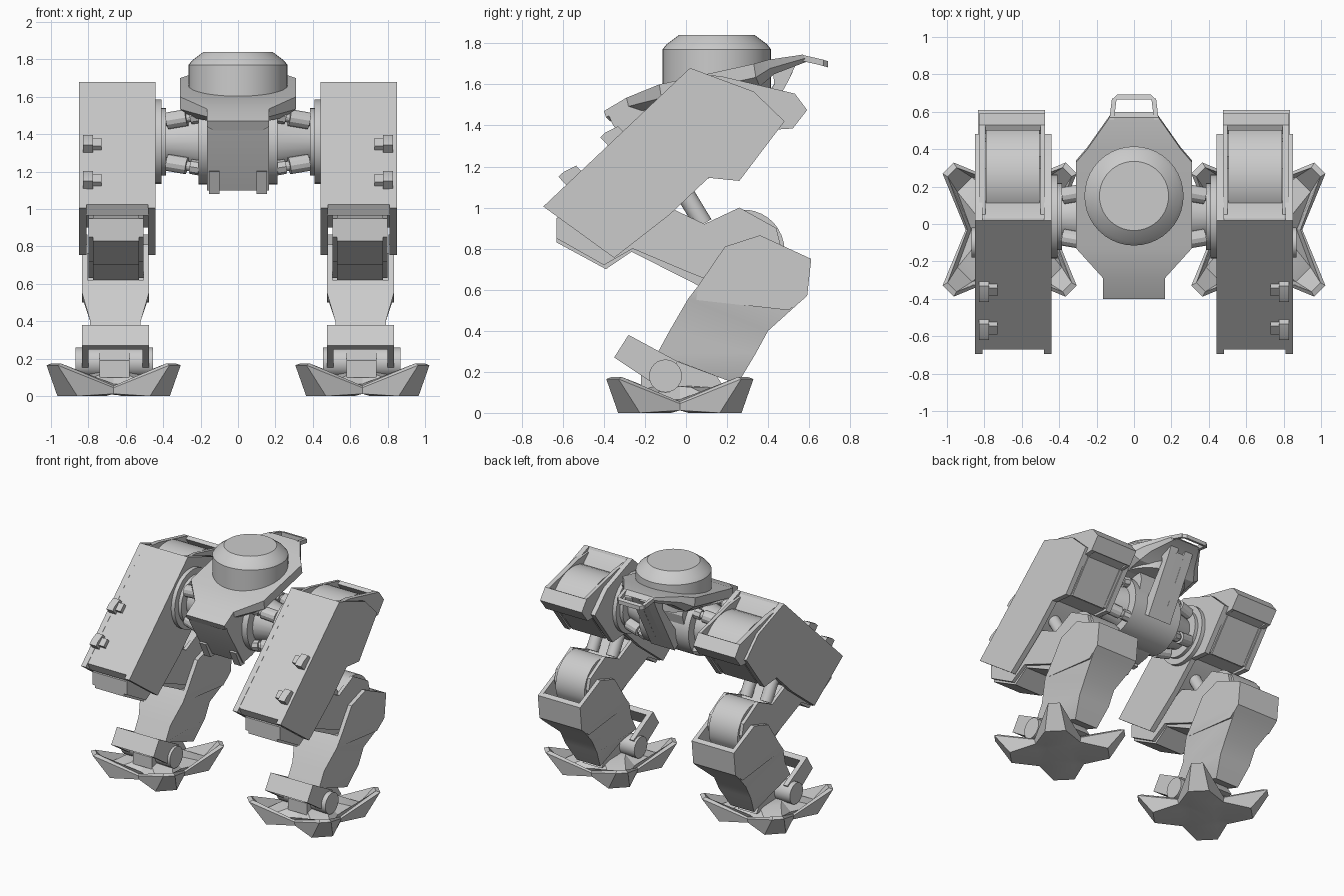
import bpy, bmesh
from math import sin, cos, radians, pi
from mathutils import Vector


def finish(name, bm, mirror=True):
    bmesh.ops.recalc_face_normals(bm, faces=bm.faces)
    me = bpy.data.meshes.new(name)
    bm.to_mesh(me)
    bm.free()
    ob = bpy.data.objects.new(name, me)
    bpy.context.collection.objects.link(ob)
    if mirror:
        ob.modifiers.new("Mirror", 'MIRROR').use_mirror_merge = False
    return ob


def loft(name, rings, mirror=True):
    """Skin a list of equal-length point loops and cap both ends."""
    bm = bmesh.new()
    loops = [[bm.verts.new(p) for p in r] for r in rings]
    n = len(loops[0])
    for a, b in zip(loops, loops[1:]):
        for i in range(n):
            j = (i + 1) % n
            bm.faces.new((a[i], a[j], b[j], b[i]))
    bm.faces.new(loops[0])
    bm.faces.new(loops[-1])
    return finish(name, bm, mirror)


def prism(name, pts, x0, x1, mirror=True):
    """Extrude a (y, z) side profile from x0 to x1."""
    return loft(name, [[(x, y, z) for y, z in pts] for x in (x0, x1)], mirror)


def tube(name, a, b, r1, r2=None, n=24, mirror=True):
    a, b = Vector(a), Vector(b)
    q = (b - a).to_track_quat('Z', 'Y')
    rings = []
    for p, r in ((a, r1), (b, r2 or r1)):
        rings.append([p + q @ Vector((r * cos(2 * pi * i / n), r * sin(2 * pi * i / n), 0)) for i in range(n)])
    return loft(name, rings, mirror)


def arc(cy, cz, r, a0, a1, n=12):
    return [(cy + r * cos(radians(a0 + (a1 - a0) * i / n)),
             cz + r * sin(radians(a0 + (a1 - a0) * i / n))) for i in range(n + 1)]


LEG = 0.655  # leg centre line

# Domed turret
loft("turret", [[(r * cos(2 * pi * i / 40), 0.15 + r * sin(2 * pi * i / 40), z) for i in range(40)]
                for r, z in ((0.265, 1.56), (0.265, 1.77), (0.245, 1.795), (0.185, 1.84))], False)

# Sloping hull deck, widest under the turret, narrowing to the tail
deck = [(-0.40, 1.47, 0.165, 0.05), (-0.29, 1.535, 0.165, 0.07), (-0.13, 1.60, 0.31, 0.11),
        (0.33, 1.70, 0.31, 0.11), (0.40, 1.72, 0.25, 0.07), (0.57, 1.745, 0.13, 0.03)]
loft("hull_deck", [[(-w, y, z), (w, y, z), (w, y + 0.01, z - t * 0.6), (w * 0.8, y + 0.03, z - t),
                    (-w * 0.8, y + 0.03, z - t), (-w, y + 0.01, z - t * 0.6)] for y, z, w, t in deck], False)

# Tail handle: two side bars and an end bar
loft("tail_handle_side", [[(w, y, z), (w - 0.025, y, z), (w - 0.025, y, z - 0.03), (w, y, z - 0.03)]
                          for y, z, w in ((0.56, 1.745, 0.132), (0.67, 1.72, 0.118))])
loft("tail_handle_end", [[(-w, y, z), (w, y, z), (w, y, z - 0.03), (-w, y, z - 0.03)]
                         for y, z, w in ((0.665, 1.72, 0.118), (0.692, 1.713, 0.09))], False)

# Tail strut down to the barrel
prism("tail_strut", [(0.55, 1.73), (0.50, 1.62), (0.28, 1.22), (0.20, 1.28), (0.43, 1.60), (0.42, 1.70)],
      0.03, 0.10)
prism("tail_strut_web", [(0.52, 1.66), (0.28, 1.22), (0.22, 1.28), (0.48, 1.68)], -0.04, 0.04, False)

# Central body
prism("body", [(-0.38, 1.46), (-0.36, 1.41), (-0.17, 1.10), (-0.06, 1.12), (0.08, 1.18), (0.22, 1.28),
               (0.28, 1.50), (0.25, 1.62), (-0.10, 1.55), (-0.28, 1.51)], -0.165, 0.165, False)
tube("body_barrel", (-0.21, 0.04, 1.36), (0.21, 0.04, 1.36), 0.23, n=32, mirror=False)
prism("body_hook", [(-0.25, 1.20), (-0.19, 1.08), (-0.14, 1.08), (-0.15, 1.14), (-0.20, 1.21)], 0.10, 0.155)

# Hips: cone, discs and four pistons
H = (0.04, 1.36)
tube("hip_cone", (0.18, *H), (0.42, *H), 0.17, 0.11)
tube("hip_disc", (0.385, *H), (0.45, *H), 0.18, n=32)
tube("hip_ring", (0.41, *H), (0.45, *H), 0.225, n=32)
for k in range(4):
    a = radians(45 + 90 * k)
    p = Vector((0.20, H[0] + 0.20 * cos(a), H[1] + 0.20 * sin(a)))
    q = Vector((0.41, H[0] + 0.15 * cos(a), H[1] + 0.15 * sin(a)))
    tube("hip_piston_rod", p, q, 0.026, n=12)
    tube("hip_piston_sleeve", p.lerp(q, 0.35), p.lerp(q, 0.85), 0.045, n=12)
    tube("hip_piston_mount", p.lerp(q, 0.02), p.lerp(q, 0.25), 0.04, n=8)

# Thigh housing: side plates, front slab and core
thigh = [(0.02, 1.68), (-0.695, 1.005), (-0.35, 0.755), (-0.08, 0.965), (0.11, 1.145), (0.26, 1.13),
         (0.48, 1.42), (0.33, 1.565)]
prism("thigh_outer_plate", thigh, 0.81, 0.85)
prism("thigh_inner_plate", thigh, 0.44, 0.48)
prism("thigh_front_slab", [(0.02, 1.68), (-0.67, 1.025), (-0.64, 0.965), (-0.56, 1.02), (0.06, 1.60)], 0.44, 0.815)
prism("thigh_core", [(0.02, 1.67), (-0.56, 1.08), (-0.33, 0.90), (-0.08, 0.99), (0.11, 1.16), (0.24, 1.15),
                     (0.30, 1.22), (0.10, 1.60)], 0.47, 0.82)

# Rear frame around a rounded cover
frame = [(0.05, 1.65), (0.17, 1.64), (0.53, 1.555), (0.59, 1.475), (0.52, 1.385), (0.44, 1.38), (0.26, 1.15),
         (0.11, 1.20)]
prism("rear_frame_inner", frame, 0.475, 0.50)
prism("rear_frame_outer", frame, 0.795, 0.83)
prism("rear_frame_bar", [(0.53, 1.555), (0.59, 1.475), (0.52, 1.385), (0.48, 1.40), (0.55, 1.475), (0.50, 1.54)],
      0.475, 0.83)
prism("rear_cover", [(0.08, 1.25), (0.26, 1.14), (0.44, 1.38)] + arc(0.25, 1.33, 0.285, 14, 125), 0.505, 0.79)

# Small latches on the thigh slope
for t in (0.50, 0.78):
    def slope(s, h):
        return (0.02 - 0.727 * (t + s) - 0.687 * h, 1.68 - 0.687 * (t + s) + 0.727 * h)
    prism("thigh_latch", [slope(-0.05, -0.01), slope(-0.05, 0.035), slope(0.015, 0.055), slope(0.05, 0.055),
                          slope(0.05, -0.01)], 0.775, 0.83)
    prism("thigh_latch_tab", [slope(-0.03, -0.01), slope(-0.03, 0.03), slope(0.03, 0.03), slope(0.03, -0.01)],
          0.73, 0.80)

# Knee link from thigh to shin
prism("knee_link", [(-0.63, 0.95), (-0.63, 0.83), (-0.39, 0.70), (-0.265, 0.785), (0.08, 0.61), (0.40, 0.60)]
      + arc(0.28, 0.79, 0.20, -20, 105) + [(0.09, 0.90), (-0.08, 0.99), (-0.3, 1.0)], 0.53, 0.775)
for x0, x1 in ((0.505, 0.53), (0.775, 0.80)):
    prism("knee_link_cheek", [(-0.63, 0.95), (-0.63, 0.85), (-0.40, 0.72), (-0.26, 0.80), (0.0, 0.69), (0.15, 0.63),
                              (0.40, 0.65), (0.46, 0.82), (0.44, 0.90), (0.26, 1.0), (0.09, 0.92), (-0.08, 1.0)],
          x0, x1)

# Knee pistons
for x in (0.57, 0.74):
    tube("knee_piston", (x, -0.06, 1.16), (x, 0.085, 0.92), 0.045, n=16)

# Shin: open top with side walls and back wall, tapered solid below
for x0, x1 in ((0.475, 0.505), (0.805, 0.835)):
    prism("shin_wall", [(0.06, 0.62), (0.19, 0.81), (0.36, 0.865), (0.61, 0.75), (0.59, 0.57), (0.50, 0.50),
                        (0.05, 0.55)], x0, x1)
prism("shin_back_wall", [(0.61, 0.75), (0.59, 0.57), (0.50, 0.50), (0.47, 0.54), (0.55, 0.60), (0.575, 0.765)],
      0.475, 0.835)
shin = [(0.06, 0.62, 0.59, 0.57, 0.18), (0.01, 0.555, 0.55, 0.535, 0.18), (-0.08, 0.40, 0.40, 0.40, 0.135),
        (-0.14, 0.29, 0.34, 0.29, 0.135), (-0.02, 0.24, 0.25, 0.14, 0.10)]
loft("shin", [[(LEG - w, y0, z0), (LEG + w, y0, z0), (LEG + w, y1, z1), (LEG - w, y1, z1)]
              for y0, z0, y1, z1, w in shin])

# Ankle: pivot, guard bracket and block
tube("ankle_pivot", (0.455, -0.10, 0.18), (0.87, -0.10, 0.18), 0.08)
for x0, x1 in ((0.475, 0.51), (0.80, 0.835)):
    prism("ankle_guard_arm", [(-0.28, 0.38), (-0.35, 0.27), (-0.14, 0.13), (-0.04, 0.25)], x0, x1)
prism("ankle_guard_bar", [(-0.28, 0.38), (-0.35, 0.27), (-0.315, 0.25), (-0.245, 0.36)], 0.475, 0.835)
prism("ankle_block", [(-0.22, 0.19), (-0.22, 0.10), (0.20, 0.10), (0.15, 0.18), (0.02, 0.27), (-0.12, 0.27)],
      0.58, 0.74)

# Four-toed foot: each ring gives toe reach, toe half-width, toe height, valley reach, valley height
foot = [(0.15, 0.09, 0.0, 0.12, 0.012), (0.35, 0.075, 0.0, 0.225, 0.012), (0.465, 0.042, 0.165, 0.235, 0.045),
        (0.435, 0.034, 0.175, 0.225, 0.055), (0.34, 0.055, 0.055, 0.205, 0.065), (0.15, 0.075, 0.125, 0.13, 0.13)]
rings = []
for d, w, z, v, vz in foot:
    ring = []
    for k in range(4):
        a = radians(45 + 90 * k)
        for s in (-w, w):
            ring.append((0.665 + d * cos(a) - s * sin(a), -0.03 + d * sin(a) + s * cos(a), z))
        a += pi / 4
        ring.append((0.665 + v * cos(a), -0.03 + v * sin(a), vz))
    rings.append(ring)
loft("foot", rings)

# Smooth curved parts, keep hard edges
for ob in bpy.context.scene.objects:
    ob.select_set(True)
    bpy.context.view_layer.objects.active = ob
bpy.ops.object.shade_smooth_by_angle(angle=radians(25))
